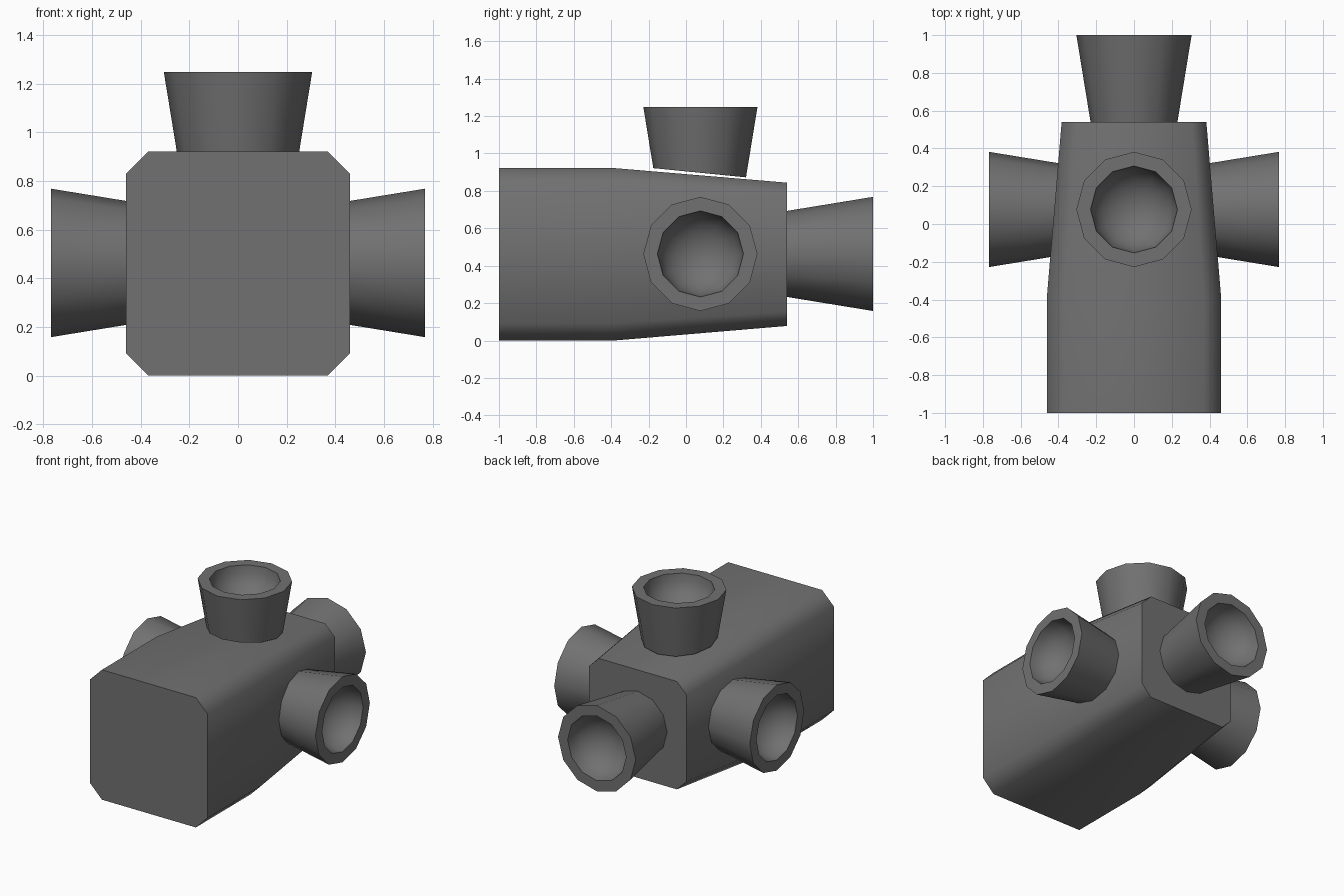
import bpy, bmesh, math
from mathutils import Vector

if "Cube" in bpy.data.objects:
    bpy.data.objects.remove(bpy.data.objects["Cube"])

grey = bpy.data.materials.new("dark grey")
grey.diffuse_color = (0.165, 0.165, 0.165, 1)
grey.use_nodes = True
grey.node_tree.nodes["Principled BSDF"].inputs["Base Color"].default_value = grey.diffuse_color


def loft(name, rings):
    """Join equal-length rings of points with quads and cap both ends."""
    bm = bmesh.new()
    loops = [[bm.verts.new(p) for p in ring] for ring in rings]
    n = len(loops[0])
    for a, b in zip(loops, loops[1:]):
        for i in range(n):
            j = (i + 1) % n
            bm.faces.new((a[i], a[j], b[j], b[i]))
    bm.faces.new(loops[0])
    bm.faces.new(loops[-1])
    bmesh.ops.recalc_face_normals(bm, faces=bm.faces)
    mesh = bpy.data.meshes.new(name)
    bm.to_mesh(mesh)
    bm.free()
    mesh.materials.append(grey)
    obj = bpy.data.objects.new(name, mesh)
    bpy.context.collection.objects.link(obj)
    bpy.ops.object.select_all(action='DESELECT')
    obj.select_set(True)
    bpy.context.view_layer.objects.active = obj
    bpy.ops.object.shade_smooth_by_angle(angle=math.radians(50))
    return obj


# Body: chamfered square block that tapers towards the back
MID = 0.461


def octagon(y, h):
    c = h * 0.8
    pts = [(c, h), (h, c), (h, -c), (c, -h), (-c, -h), (-h, -c), (-h, c), (-c, h)]
    return [(x, y, MID + z) for x, z in pts]


loft("body", [octagon(-1, 0.461), octagon(-0.385, 0.461), octagon(0.54, 0.383)])


# Nozzles: flared 12-sided cones with a hollow bowl in the outer end
R, BORE, FLARE, DEPTH = 0.305, 0.23, 0.163, 0.2


def nozzle(name, origin, axis, u, v, tip, base, slope):
    origin, axis, u, v = map(Vector, (origin, axis, u, v))
    angles = [math.radians(30 * i) for i in range(12)]

    def point(a, r, d):
        return origin + axis * d + (u * math.cos(a) + v * math.sin(a)) * r

    # base follows the tapered body
    foot = []
    for a in angles:
        d = base - slope * 0.248 * math.cos(a)
        foot.append(point(a, R - FLARE * (tip - d), d))
    rings = [foot, [point(a, R, tip) for a in angles]]
    for k in range(7):
        t = math.radians(14 * k)
        t = min(t, math.radians(83))
        rings.append([point(a, BORE * math.cos(t), tip - DEPTH * math.sin(t)) for a in angles])
    loft(name, rings)


YC, ZC = 0.077, 0.463
X, Y, Z = (1, 0, 0), (0, 1, 0), (0, 0, 1)
nozzle("right_nozzle", (0, YC, ZC), X, Y, Z, 0.768, 0.422, 0.084)
nozzle("left_nozzle", (0, YC, ZC), (-1, 0, 0), Y, Z, 0.768, 0.422, 0.084)
nozzle("top_nozzle", (0, YC, 0), Z, Y, X, 1.248, 0.897, 0.099)
nozzle("back_nozzle", (0, 0, ZC), Y, X, Z, 1.0, 0.538, 0.0)
